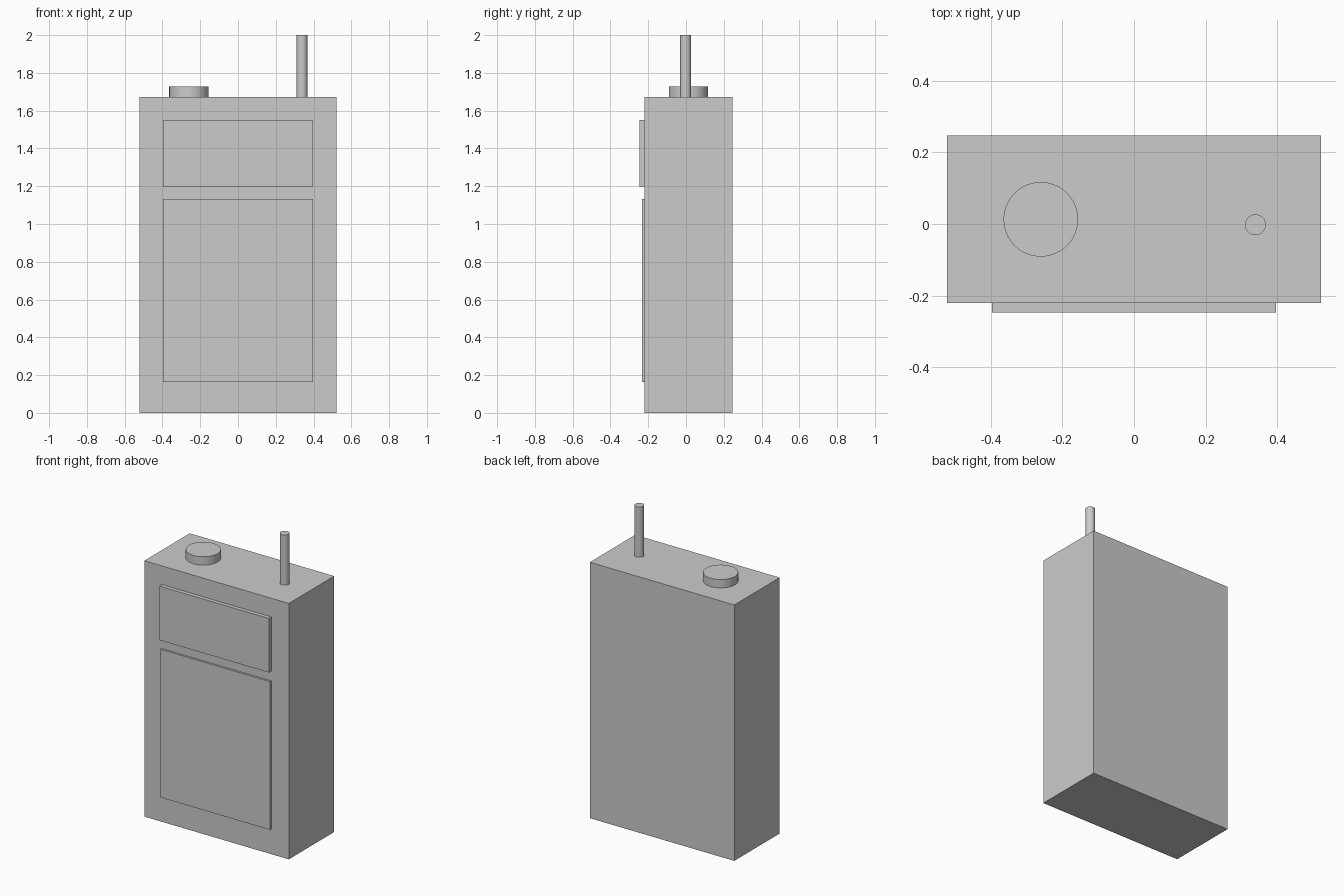
import bpy
import math

if "Cube" in bpy.data.objects:
    bpy.data.objects.remove(bpy.data.objects["Cube"])


def box(name, x, y, z):
    """Box from (min, max) ranges on each axis."""
    size = [b - a for a, b in (x, y, z)]
    mid = [(a + b) / 2 for a, b in (x, y, z)]
    bpy.ops.mesh.primitive_cube_add(size=1, location=mid)
    ob = bpy.context.object
    ob.name = name
    ob.scale = size
    bpy.ops.object.transform_apply(location=False, rotation=False, scale=True)
    return ob


def cylinder(name, x, y, radius, z0, z1, sides):
    """Upright cylinder with smooth sides and sharp rims."""
    bpy.ops.mesh.primitive_cylinder_add(vertices=sides, radius=radius, depth=z1 - z0,
                                        location=(x, y, (z0 + z1) / 2))
    ob = bpy.context.object
    ob.name = name
    bpy.ops.object.shade_smooth_by_angle(angle=math.radians(30))
    return ob


BODY_TOP = 1.672
BODY_FRONT = -0.221

# Main case
box("body", (-0.522, 0.522), (BODY_FRONT, 0.247), (0, BODY_TOP))

# Raised front panels
box("upper_panel", (-0.396, 0.396), (-0.247, BODY_FRONT), (1.197, 1.55))
box("lower_panel", (-0.396, 0.396), (-0.234, BODY_FRONT), (0.164, 1.132))

# Top controls
cylinder("knob", -0.26, 0.013, 0.104, BODY_TOP, 1.727, 48)
cylinder("antenna", 0.339, -0.002, 0.029, BODY_TOP, 2.0, 32)
